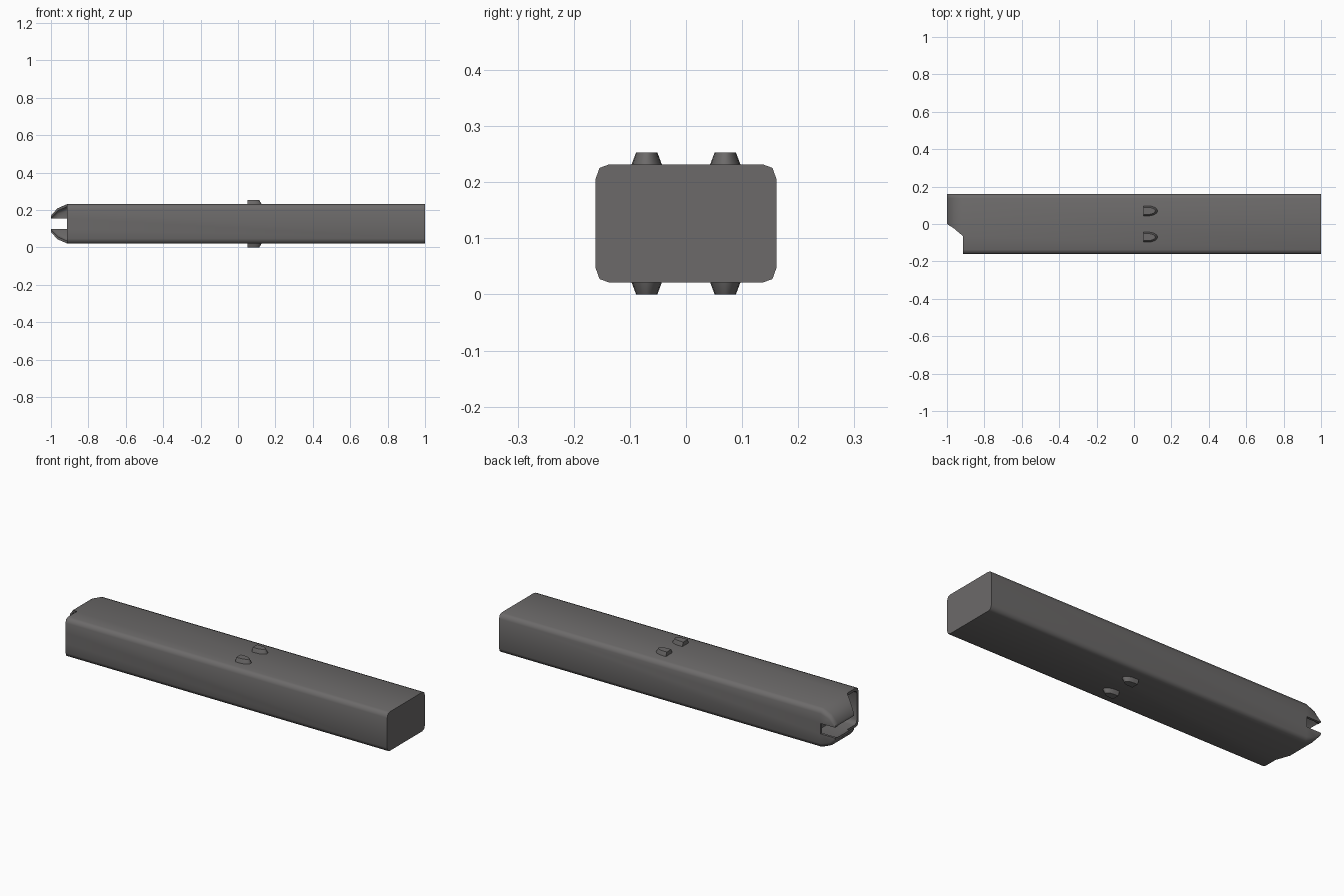
import bpy, bmesh, math

if "Cube" in bpy.data.objects:
    bpy.data.objects.remove(bpy.data.objects["Cube"])

CZ = 0.1265   # mid height
mat = bpy.data.materials.new("dark warm grey")
mat.diffuse_color = (0.15, 0.144, 0.143, 1)
mat.use_nodes = True
mat.node_tree.nodes["Principled BSDF"].inputs["Base Color"].default_value = mat.diffuse_color


def loft(name, rings):
    """Closed solid through a list of equal-length point rings."""
    bm = bmesh.new()
    vs = [[bm.verts.new(p) for p in r] for r in rings]
    n = len(vs[0])
    for a, b in zip(vs, vs[1:]):
        for i in range(n):
            j = (i + 1) % n
            bm.faces.new((a[i], a[j], b[j], b[i]))
    bm.faces.new(vs[0])
    bm.faces.new(vs[-1])
    bmesh.ops.recalc_face_normals(bm, faces=bm.faces)
    me = bpy.data.meshes.new(name)
    bm.to_mesh(me)
    bm.free()
    me.materials.append(mat)
    ob = bpy.data.objects.new(name, me)
    bpy.context.collection.objects.link(ob)
    return ob


def section(x, hy, hz):
    """Rectangle with two-step bevelled corners, at station x."""
    q = [(1, 0.76), (0.957, 0.943), (0.855, 1)]
    pts = q + [(-y, z) for y, z in reversed(q)]
    pts += [(-y, -z) for y, z in pts]
    return [(x, y * hy, CZ + z * hz) for y, z in pts]


def prism(name, pts, z0, z1):
    return loft(name, [[(x, y, z) for x, y in pts] for z in (z0, z1)])


def shade(ob, deg):
    bpy.ops.object.select_all(action='DESELECT')
    bpy.context.view_layer.objects.active = ob
    ob.select_set(True)
    bpy.ops.object.shade_smooth_by_angle(angle=math.radians(deg))


# long casing with lips curling in at the open end
X = -0.914
body = loft("casing", [section(x, 0.161, h) for x, h in
                       ((1, 0.105), (X, 0.105), (-0.965, 0.083), (-1, 0.044))])
# cutters: cavity, slot between the lips, cut-back corner
cutters = [
    loft("cavity_cutter", [section(x, 0.148, h) for x, h in
         ((-0.80, 0.092), (X + 0.003, 0.092), (-0.962, 0.070), (-1, 0.031), (-1.03, 0.031))]),
    prism("slot_cutter", [(-1.1, -0.3), (X, -0.3), (X, 0.3), (-1.1, 0.3)],
          CZ - 0.028, CZ + 0.028),
    prism("corner_cutter", [(-1.1, 0), (-1.0, 0), (-0.965, -0.022), (X, -0.065),
                            (X, -0.3), (-1.1, -0.3)], -0.1, 0.4),
]
bpy.context.view_layer.objects.active = body
for c in cutters:
    c.hide_render = True
    m = body.modifiers.new(c.name, 'BOOLEAN')
    m.operation = 'DIFFERENCE'
    m.solver = 'EXACT'
    m.object = c
    bpy.ops.object.modifier_apply(modifier=m.name)
for c in cutters:
    bpy.data.objects.remove(c)
shade(body, 55)


# four tapered stop nubs, flat on one side and rounded on the other
def nub_ring(cy, z, hw, length):
    pts = [(0.052, cy - hw, z)]
    for i in range(9):
        a = -math.pi / 2 + math.pi * i / 8
        pts.append((0.075 + (length - 0.023) * math.cos(a), cy + hw * math.sin(a), z))
    pts.append((0.052, cy + hw, z))
    return pts


for side, label in ((1, "top"), (-1, "bottom")):
    for cy, lr in ((-0.07, "front"), (0.07, "back")):
        nub = loft(f"{label}_{lr}_nub",
                   [nub_ring(cy, CZ + side * h, w, l) for h, w, l in
                    ((0.100, 0.028, 0.075), (0.105, 0.027, 0.074), (0.1265, 0.019, 0.062))])
        shade(nub, 40)
